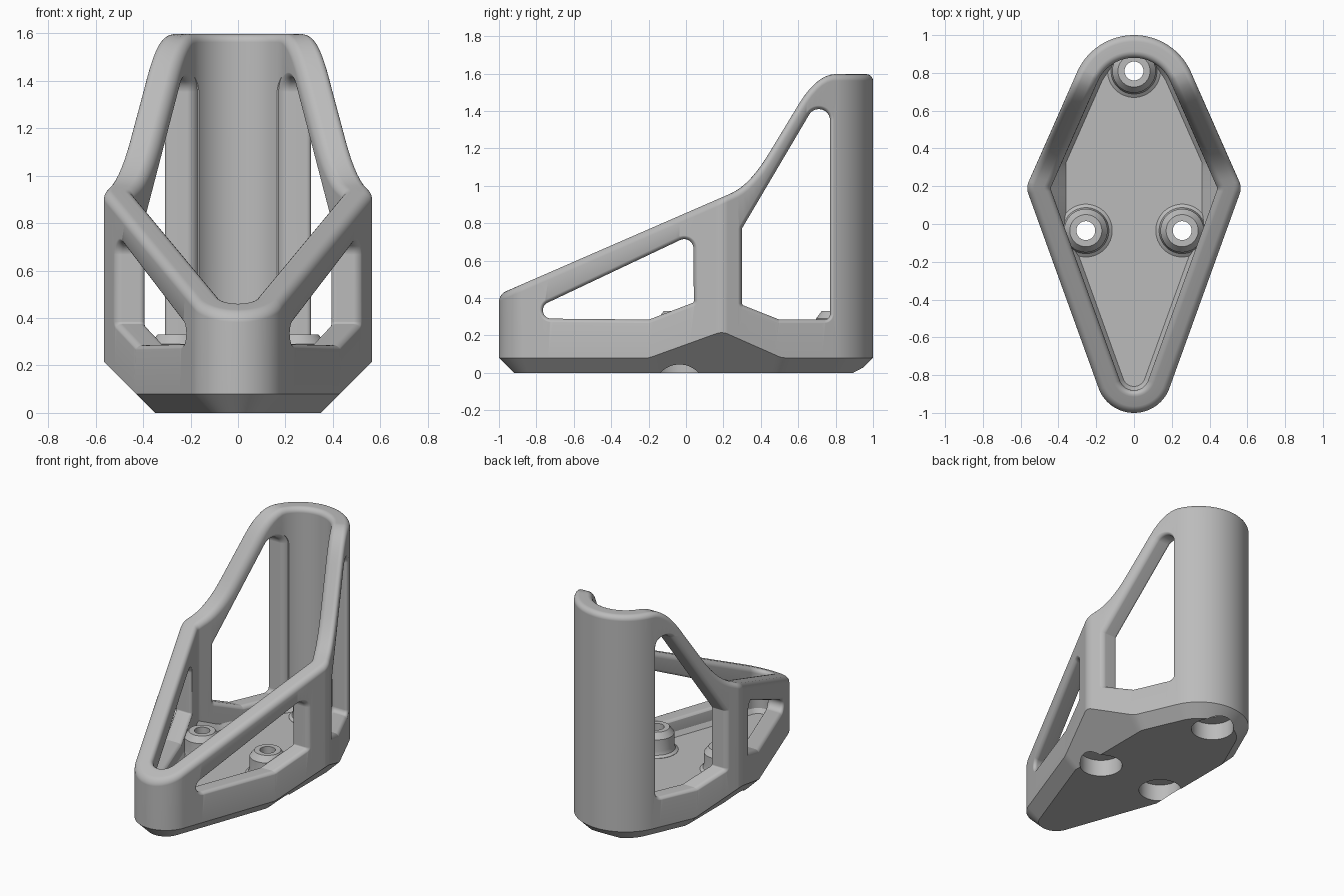
import bpy, bmesh, math
from mathutils import Vector

cube = bpy.data.objects.get("Cube")
if cube:
    bpy.data.objects.remove(cube, do_unlink=True)

WALL, RIM, FLOOR = 0.12, 0.035, 0.17

grey = bpy.data.materials.new("plain_grey")
grey.use_nodes = True
grey.diffuse_color = (0.5, 0.5, 0.5, 1)
grey.node_tree.nodes["Principled BSDF"].inputs["Base Color"].default_value = (0.5, 0.5, 0.5, 1)


def loft(name, rings):
    """Closed solid through equal-length rings, capped at both ends."""
    bm = bmesh.new()
    loops = [[bm.verts.new(p) for p in ring] for ring in rings]
    n = len(loops[0])
    for a, b in zip(loops, loops[1:]):
        for i in range(n):
            j = (i + 1) % n
            bm.faces.new((a[i], a[j], b[j], b[i]))
    bm.faces.new(loops[0])
    bm.faces.new(loops[-1])
    bmesh.ops.recalc_face_normals(bm, faces=bm.faces)
    mesh = bpy.data.meshes.new(name)
    bm.to_mesh(mesh)
    bm.free()
    mesh.materials.append(grey)
    obj = bpy.data.objects.new(name, mesh)
    bpy.context.collection.objects.link(obj)
    return obj


def wrap(circles, steps, targets=None, grow=0.0):
    """Belt stretched round circles; targets swaps in matching inner circles."""
    pts = []
    for k in range(steps):
        a = (k + 0.5) * math.tau / steps
        n = Vector((math.cos(a), math.sin(a)))
        i = max(range(len(circles)),
                key=lambda c: circles[c][0] * n.x + circles[c][1] * n.y + circles[c][2])
        x, y, r = (targets or circles)[i]
        pts.append(Vector((x, y)) + (r + grow) * n)
    return pts


def combine(body, other, operation):
    mod = body.modifiers.new(other.name, "BOOLEAN")
    mod.operation, mod.solver, mod.object = operation, "EXACT", other
    bpy.context.view_layer.objects.active = body
    bpy.ops.object.modifier_apply(modifier=mod.name)
    bpy.data.objects.remove(other, do_unlink=True)


def ramp(t, w=0.1):
    return 0 if t < -w else t if t > w else (t + w) ** 2 / (4 * w)


def top(y):
    """Height of the rim along the side profile."""
    return 0.42 + 0.435 * (y + 1) + 1.215 * ramp(y - 0.34) - 1.65 * ramp(y - 0.7)


def limit_x(p, m):
    return max(-m, min(m, p.x))


# Plan outline: rounded kite, outer and inner walls paired point by point
outer_c = [(0, -0.8, 0.2), (0.48, 0.19, 0.085), (0, 0.67, 0.33), (-0.48, 0.19, 0.085)]
inner_c = [(0, -0.8, 0.08), (0.41, 0.187, 0.03), (0, 0.67, 0.21), (-0.41, 0.187, 0.03)]
outer = wrap(outer_c, 120)
inner = wrap(outer_c, 120, inner_c)
pairs = []
for i in range(len(outer)):
    j = (i + 1) % len(outer)
    parts = max(1, math.ceil(((outer[j] - outer[i]).length - 0.02) / 0.03))
    for k in range(parts):
        t = k / parts
        pairs.append((outer[i].lerp(outer[j], t), inner[i].lerp(inner[j], t)))


def across(depth):
    return [o + (q - o) * (depth / WALL) for o, q in pairs]


def rim_ring(depth, drop):
    ring = []
    for p in across(depth):
        slope = (top(p.y + 0.01) - top(p.y - 0.01)) / 0.02
        ring.append((p.x, p.y, top(p.y) - drop * math.hypot(1, slope)))
    return ring


# Shell: bottom, chamfer, outer wall, rounded rim, inner wall, floor
rings = [[(limit_x(p, 0.35), p.y, 0) for p in across(0.08)],
         [(p.x, p.y, max(0.08, abs(p.x) - 0.35)) for p in across(0)]]
arc = [math.radians(18 * k) for k in range(6)]
fillet = [(RIM * (1 - math.cos(a)), RIM * (1 - math.sin(a))) for a in arc]
rings += [rim_ring(d, h) for d, h in fillet]
rings += [rim_ring(WALL - d, h) for d, h in reversed(fillet)]
rings += [[(p.x, p.y, max(FLOOR + 0.03, abs(p.x) - 0.18)) for p in across(WALL)],
          [(limit_x(p, 0.36), p.y, FLOOR) for p in across(WALL + 0.02)]]
holder = loft("holder_body", rings)


# Side windows with rounded edges, cut straight through each wall
def wall_x(y):
    side = sorted([o for o, q in pairs if o.x > 0], key=lambda p: p.y)
    for a, b in zip(side, side[1:]):
        if a.y <= y < b.y:
            return a.x + (b.x - a.x) * (y - a.y) / (b.y - a.y)
    return side[-1].x


front_window = [(-0.72, 0.335, 0.045), (-0.01, 0.665, 0.05), (0.03, 0.385, 0.012),
                (-0.2, 0.297, 0.012)]
back_window = [(0.312, 0.77, 0.012), (0.312, 0.372, 0.012), (0.5, 0.297, 0.012),
               (0.74, 0.315, 0.03), (0.71, 1.35, 0.06)]
edge, depth = 0.03, 0.13
cut = [(edge * (1 - math.cos(a)) - 0.002, edge * (1 - math.sin(a))) for a in arc]
# depth through the wall and outward growth of each cutter layer
layers = [(-0.05, edge)] + [(edge - 0.002 - edge * math.cos(math.pi / 2 - a),
                             edge * (1 - math.cos(math.pi / 2 - a))) for a in reversed(arc)]
layers = [(-0.05, edge)] + [(edge * (1 - math.cos(a)) - 0.002, edge * (1 - math.sin(a)))
                            for a in arc]
layers += [(depth - d, g) for d, g in reversed(layers)]
for circles in (front_window, back_window):
    for sign in (-1, 1):
        shape = []
        for d, g in layers:
            shape.append([(sign * (wall_x(p.x) - d), p.x, p.y)
                          for p in wrap(circles, 72, grow=g)])
        combine(holder, loft("window_cutter", shape), "DIFFERENCE")


# Screw bosses on the floor, with through holes and recesses underneath
def turned(name, x, y, profile):
    return loft(name, [[(p.x, p.y, z) for p in wrap([(x, y, r)], 40)] for r, z in profile])


spots = [(0, 0.81), (0.255, -0.035), (-0.255, -0.035)]
for x, y in spots:
    boss = [(0.14, 0.15), (0.14, 0.172), (0.122, 0.185), (0.115, 0.21), (0.115, 0.29), (0.085, 0.33)]
    combine(holder, turned("screw_boss", x, y, boss), "UNION")
for x, y in spots:
    hole = [(0.14, -0.1), (0.14, 0.12), (0.05, 0.121), (0.05, 0.4)]
    combine(holder, turned("hole_cutter", x, y, hole), "DIFFERENCE")

# Smooth shading with crisp edges
bpy.ops.object.select_all(action="DESELECT")
holder.select_set(True)
bpy.context.view_layer.objects.active = holder
bpy.ops.object.shade_smooth_by_angle(angle=math.radians(30))
normals = holder.modifiers.new("even_shading", "WEIGHTED_NORMAL")
normals.keep_sharp = True
